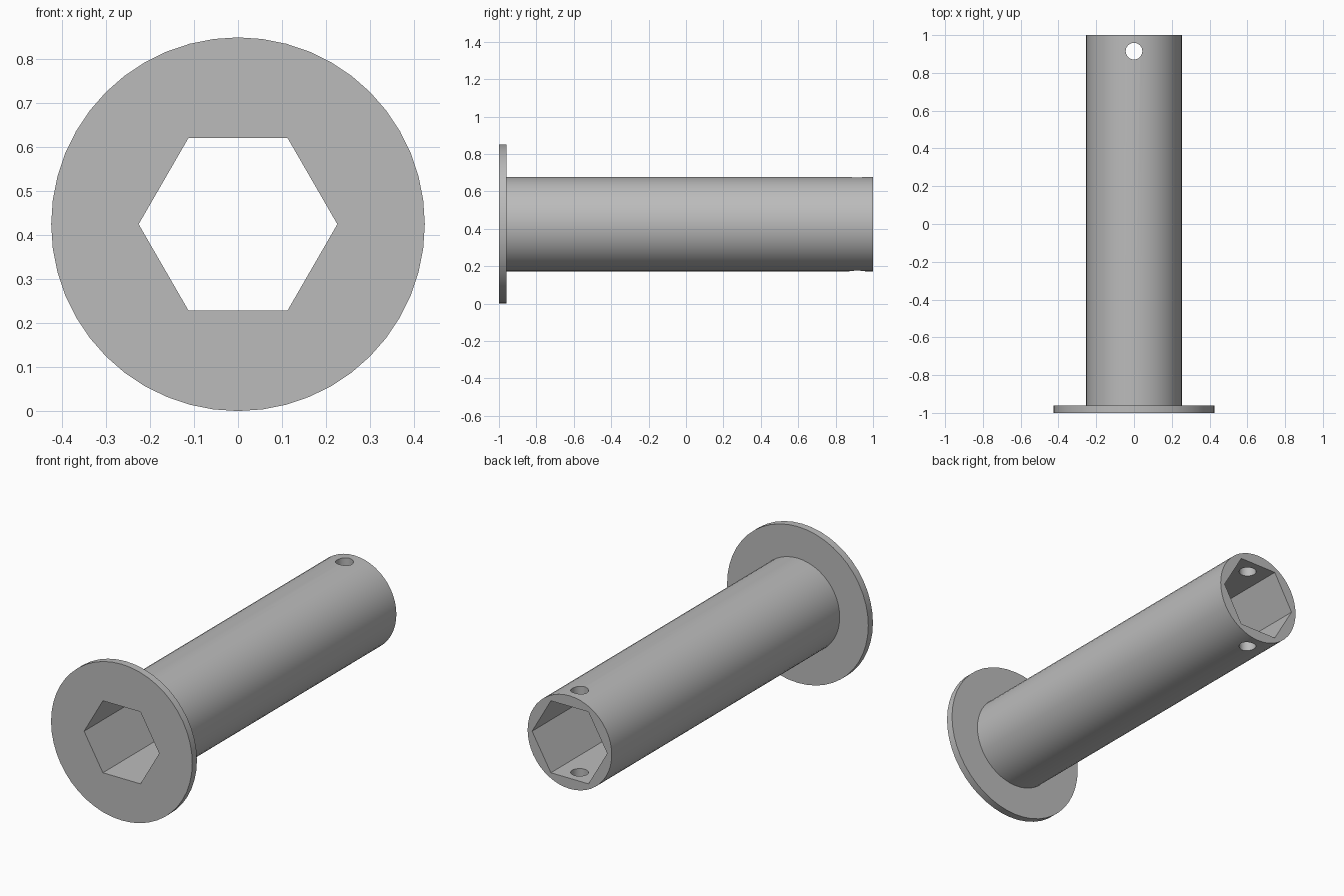
import bpy, bmesh, math
from mathutils import Vector

cube = bpy.data.objects.get("Cube")
if cube:
    bpy.data.objects.remove(cube, do_unlink=True)

AXIS_Z = 0.425      # height of the tube's centre line
SIDES = 48

steel = bpy.data.materials.new("grey steel")
steel.use_nodes = True
grey = (0.5, 0.5, 0.5, 1)
steel.diffuse_color = grey
steel.node_tree.nodes["Principled BSDF"].inputs["Base Color"].default_value = grey


def turned(name, profile, sides, origin, axis, across):
    """Solid of revolution from (radius, distance along axis) pairs."""
    axis, across = Vector(axis), Vector(across)
    other = axis.cross(across)
    bm = bmesh.new()
    rings = []
    for radius, along in profile:
        ring = []
        for i in range(sides):
            a = math.tau * i / sides
            ring.append(bm.verts.new(Vector(origin) + axis * along
                        + (across * math.cos(a) + other * math.sin(a)) * radius))
        rings.append(ring)
    for low, high in zip(rings, rings[1:]):
        for i in range(sides):
            j = (i + 1) % sides
            bm.faces.new((low[i], low[j], high[j], high[i]))
    bm.faces.new(rings[0][::-1])
    bm.faces.new(rings[-1])
    bmesh.ops.recalc_face_normals(bm, faces=bm.faces)
    mesh = bpy.data.meshes.new(name)
    bm.to_mesh(mesh)
    bm.free()
    mesh.materials.append(steel)
    obj = bpy.data.objects.new(name, mesh)
    bpy.context.collection.objects.link(obj)
    return obj


# Tube with a thin end flange
centre = (0, 0, AXIS_Z)
along_y, along_x, up = (0, 1, 0), (1, 0, 0), (0, 0, 1)
tube = turned("flanged_tube",
              [(0.425, -1), (0.425, -0.96), (0.253, -0.96), (0.253, 1)],
              SIDES, centre, along_y, along_x)

# Hexagonal bore along the tube, and the cross hole near its plain end
cutters = [
    turned("hex_bore_cutter", [(0.226, -1.2), (0.226, 1.2)], 6,
           centre, along_y, along_x),
    turned("pin_hole_cutter", [(0.044, -0.5), (0.044, 0.5)], 32,
           (0, 0.915, AXIS_Z), up, along_x),
]

bpy.ops.object.select_all(action="DESELECT")
tube.select_set(True)
bpy.context.view_layer.objects.active = tube
for cutter in cutters:
    cutter.hide_render = True
    cut = tube.modifiers.new(cutter.name, "BOOLEAN")
    cut.operation = "DIFFERENCE"
    cut.solver = "EXACT"
    cut.object = cutter
    bpy.ops.object.modifier_apply(modifier=cut.name)
    bpy.data.objects.remove(cutter, do_unlink=True)

bpy.ops.object.shade_smooth_by_angle(angle=math.radians(30))
